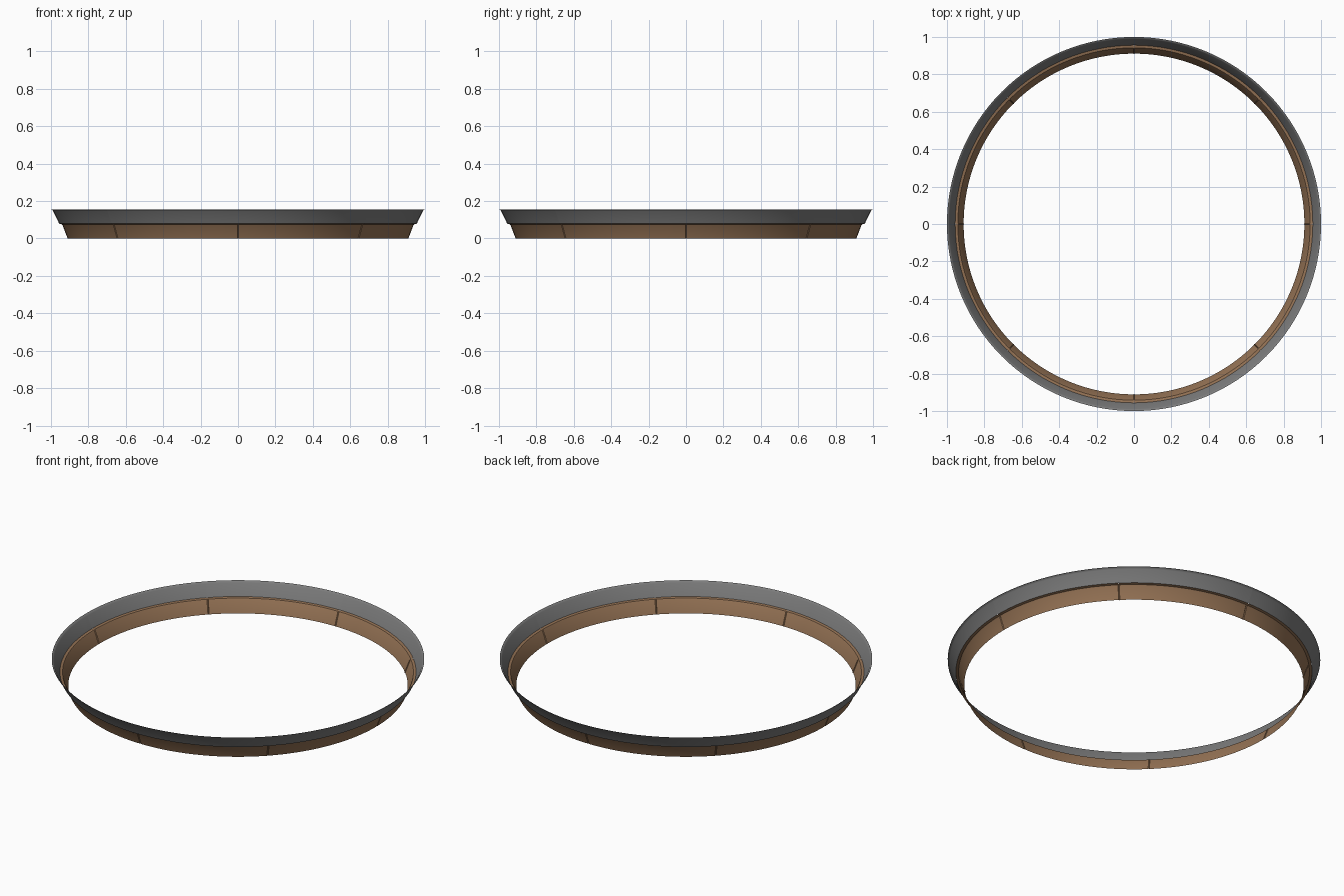
import bpy, bmesh, math

if "Cube" in bpy.data.objects:
    bpy.data.objects.remove(bpy.data.objects["Cube"])

PANELS = 8
STEPS = 16
SPAN = 2 * math.pi / PANELS

brown = bpy.data.materials.new("brown")
brown.diffuse_color = (0.30, 0.17, 0.09, 1)
brown.use_nodes = True
brown.node_tree.nodes["Principled BSDF"].inputs["Base Color"].default_value = brown.diffuse_color
grey = bpy.data.materials.new("grey")
grey.diffuse_color = (0.20, 0.20, 0.20, 1)
grey.use_nodes = True
grey.node_tree.nodes["Principled BSDF"].inputs["Base Color"].default_value = grey.diffuse_color


def panel(name, profile, start, mat, groove):
    """Sweep an (r, z) profile over one eighth turn, with a shallow seam groove at both ends."""
    angles = [SPAN * i / STEPS for i in range(STEPS + 1)]
    offsets = [0.0] * len(angles)
    if groove:
        angles[1:1] = [0.004]
        angles[-1:-1] = [SPAN - 0.004]
        offsets = [-groove, *([0.0] * (len(angles) - 2)), -groove]
    bm = bmesh.new()
    cols = []
    for a, off in zip(angles, offsets):
        c, s = math.cos(start + a), math.sin(start + a)
        cols.append([bm.verts.new(((r + off) * c, (r + off) * s, z)) for r, z in profile])
    for p, q in zip(cols, cols[1:]):
        for j in range(len(profile) - 1):
            bm.faces.new((p[j], q[j], q[j + 1], p[j + 1]))
    me = bpy.data.meshes.new(name)
    bm.to_mesh(me)
    bm.free()
    me.materials.append(mat)
    ob = bpy.data.objects.new(name, me)
    bpy.context.collection.objects.link(ob)
    bpy.ops.object.select_all(action='DESELECT')
    ob.select_set(True)
    bpy.context.view_layer.objects.active = ob
    bpy.ops.object.shade_smooth_by_angle(angle=math.radians(30))


# Sloped lower band with a small ledge on top
lower = [(0.911, 0.0), (0.938, 0.071), (0.942, 0.076), (0.956, 0.079)]
# Flared upper band with a thin rolled lip
upper = [(0.956, 0.079), (0.988, 0.146), (0.993, 0.152), (1.0, 0.155)]

for k in range(PANELS):
    panel(f"lower_band_{k + 1}", lower, k * SPAN, brown, 0.004)
    panel(f"upper_band_{k + 1}", upper, k * SPAN, grey, 0)
